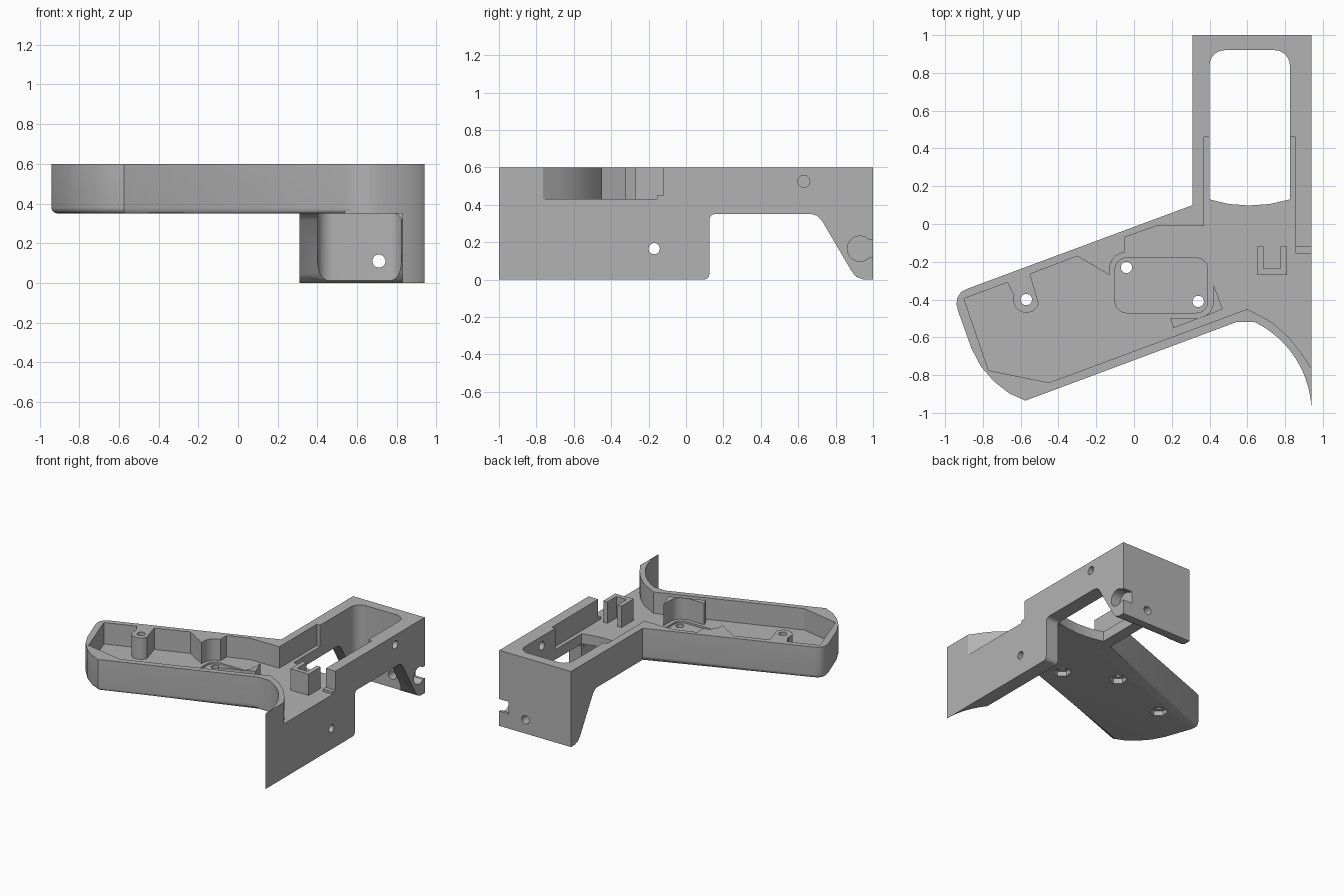
import bpy, bmesh
from math import cos, sin, radians
from mathutils import Vector

cube = bpy.data.objects.get("Cube")
if cube:
    bpy.data.objects.remove(cube, do_unlink=True)

grey = bpy.data.materials.new("plain_grey")
grey.use_nodes = True
grey.diffuse_color = (0.45, 0.45, 0.45, 1)
grey.node_tree.nodes["Principled BSDF"].inputs["Base Color"].default_value = (0.45, 0.45, 0.45, 1)


def arc(cx, cy, r, start, end, n=8):
    """Points on a circular arc, angles in degrees."""
    angles = [radians(start + (end - start) * i / n) for i in range(n + 1)]
    return [(cx + r * cos(a), cy + r * sin(a)) for a in angles]


def rounded_rect(x0, x1, y0, y1, r):
    return (arc(x1 - r, y1 - r, r, 0, 90) + arc(x0 + r, y1 - r, r, 90, 180)
            + arc(x0 + r, y0 + r, r, 180, 270) + arc(x1 - r, y0 + r, r, 270, 360))


def prism(name, pts, low, high, axis="z", round_edge=None):
    """Extrude a flat outline along an axis, optionally rounding chosen edges."""
    place = {"z": lambda p, d: (p[0], p[1], d),
             "x": lambda p, d: (d, p[0], p[1]),
             "y": lambda p, d: (p[0], d, p[1])}[axis]
    bm = bmesh.new()
    face = bm.faces.new([bm.verts.new(place(p, low)) for p in pts])
    grown = bmesh.ops.extrude_face_region(bm, geom=[face])["geom"]
    shift = Vector(place((0, 0), high - low))
    bmesh.ops.translate(bm, vec=shift, verts=[v for v in grown if isinstance(v, bmesh.types.BMVert)])
    bmesh.ops.recalc_face_normals(bm, faces=bm.faces)
    if round_edge:
        edges = [e for e in bm.edges if round_edge(*[v.co for v in e.verts])]
        bmesh.ops.bevel(bm, geom=edges, offset=0.03, segments=4, profile=0.5, affect="EDGES")
    mesh = bpy.data.meshes.new(name)
    bm.to_mesh(mesh)
    bm.free()
    mesh.materials.append(grey)
    obj = bpy.data.objects.new(name, mesh)
    bpy.context.collection.objects.link(obj)
    return obj


def cut(obj, cutters):
    bpy.context.view_layer.objects.active = obj
    for cutter in cutters:
        cutter.hide_render = True
        mod = obj.modifiers.new("cut", "BOOLEAN")
        mod.operation, mod.solver, mod.object = "DIFFERENCE", "EXACT", cutter
        bpy.ops.object.modifier_apply(modifier=mod.name)


BASE, FLOOR, TOP = 0.35, 0.43, 0.6
SIDE = 0.94
front_curve = arc(0.406, -1, 0.534, 64, 0, 16)

# Outline of the angled grip joined to the rectangular frame
outline = ([(0.31, 0.1), (-0.88, -0.342), (-0.915, -0.36), (-0.935, -0.39), (-0.94, -0.425),
            (-0.93, -0.465), (-0.86, -0.66), (-0.81, -0.755), (-0.74, -0.835),
            (-0.66, -0.897), (-0.575, -0.935), (0.54, -0.52)]
           + front_curve + [(SIDE, 1), (0.31, 1)])


def grip_bottom(a, b):
    mid = (a + b) / 2
    return a.z < BASE + 0.01 and b.z < BASE + 0.01 and mid.x < 0.5 and mid.y < 0


body = prism("grip_and_frame", outline, BASE, TOP, round_edge=grip_bottom)

# Frame opening, straight through the height
opening_pts = ([(0.4, 0.13), (0.5, 0.106), (0.61, 0.098), (0.72, 0.106), (0.825, 0.13)]
               + arc(0.745, 0.84, 0.08, 0, 90) + arc(0.48, 0.84, 0.08, 90, 180))
opening = prism("opening_cutter", opening_pts, -0.1, 0.8)

# Shallow tray in the top, leaving walls and a screw post
tray_pts = ([(-0.9, -0.395), (-0.67, -0.31)] + arc(-0.57, -0.4, 0.07, 160, 340, 12)
            + [(-0.55, -0.265), (-0.3, -0.17), (-0.13, -0.27), (0, -0.3), (-0.05, -0.15),
               (-0.05, -0.07), (0.12, -0.01), (0.37, -0.01), (0.37, 0.46), (0.855, 0.46),
               (0.855, -0.12), (1, -0.12), (1, -0.85), (SIDE, -0.765), (0.88, -0.675),
               (0.82, -0.6), (0.73, -0.52), (0.6, -0.45), (-0.45, -0.84), (-0.77, -0.775)])
tray = prism("tray_cutter", tray_pts, FLOOR, 0.8)
seat = prism("seat_cutter", rounded_rect(-0.13, 0.42, -0.5, -0.15, 0.09), FLOOR, 0.8)
recess = prism("recess_cutter", rounded_rect(-0.1, 0.39, -0.47, -0.18, 0.06), 0.415, 0.8)
cutters = [opening, tray, seat, recess]

# Screw holes with nut pockets on the underside
for x, y in [(-0.57, -0.4), (-0.04, -0.23), (0.34, -0.41)]:
    cutters.append(prism("screw_cutter", arc(x, y, 0.03, 0, 345, 23), 0.2, 0.8))
    cutters.append(prism("nut_cutter", arc(x, y, 0.065, 20, 320, 5), 0.2, 0.39))
cutters.append(prism("pin_cutter", arc(0.63, 0.525, 0.032, 0, 345, 23), 0.75, 1.1, "x"))
cut(body, cutters)

# Lower side wall, trimmed by the front curve
wall = prism("lower_side_wall", [(-1, 0)] + arc(0.095, 0.03, 0.03, -90, 0, 5)
             + arc(0.155, 0.32, 0.03, 180, 90, 5) + [(-1, BASE)], 0.83, SIDE, "x")
front_trim = prism("front_cutter", front_curve + [(SIDE, -1.2), (0.5, -1.2)], -0.1, 0.8)
wall_hole = prism("wall_hole_cutter", arc(-0.17, 0.165, 0.03, 0, 345, 23), 0.7, 1.1, "x")
cut(wall, [front_trim, wall_hole])

# Fillet between the wall and the underside
fillet = prism("wall_fillet", [(0.83, BASE)] + arc(0.78, 0.3, 0.05, 0, 90, 6), -0.6, 0.1, "y")

# Rear leg with sloped front, hollowed by the frame opening
leg = prism("rear_leg", [(0.67, BASE), (0.7, 0.342), (0.725, 0.318), (0.885, 0.045), (0.91, 0.015),
                         (0.95, 0), (1, 0), (1, BASE)], 0.31, SIDE, "x")
leg_hole = prism("leg_hole_cutter", arc(0.71, 0.11, 0.033, 0, 345, 23), 0.8, 1.2, "y")
keyhole = prism("keyhole_cutter", arc(0.93, 0.165, 0.068, 45, 315, 20) + [(1.1, 0.117), (1.1, 0.213)],
                0.86, 1.1, "x")
cut(leg, [opening, leg_hole, keyhole])

# Corner block around the recess
corner = prism("corner_block", [(0.42, -0.32), (0.47, -0.45), (0.21, -0.55), (0.19, -0.5)]
               + arc(0.33, -0.41, 0.09, 270, 360), FLOOR, TOP)

# Small U-shaped socket and the step beside it
socket = prism("socket", [(0.65, -0.12), (0.65, -0.27), (0.81, -0.27), (0.81, -0.12), (0.775, -0.12),
                          (0.775, -0.235), (0.685, -0.235), (0.685, -0.12)], FLOOR, TOP)
step = prism("side_step", [(0.855, -0.12), (0.855, -0.155), (SIDE, -0.155), (SIDE, -0.12)], FLOOR, 0.45)

# Remove the cutters and shade the curved faces
for obj in list(bpy.data.objects):
    if obj.name.split(".")[0].endswith("_cutter"):
        bpy.data.objects.remove(obj, do_unlink=True)
for obj in (body, wall, fillet, leg, corner, socket, step):
    bpy.ops.object.select_all(action="DESELECT")
    obj.select_set(True)
    bpy.context.view_layer.objects.active = obj
    bpy.ops.object.shade_smooth_by_angle(angle=radians(30))
